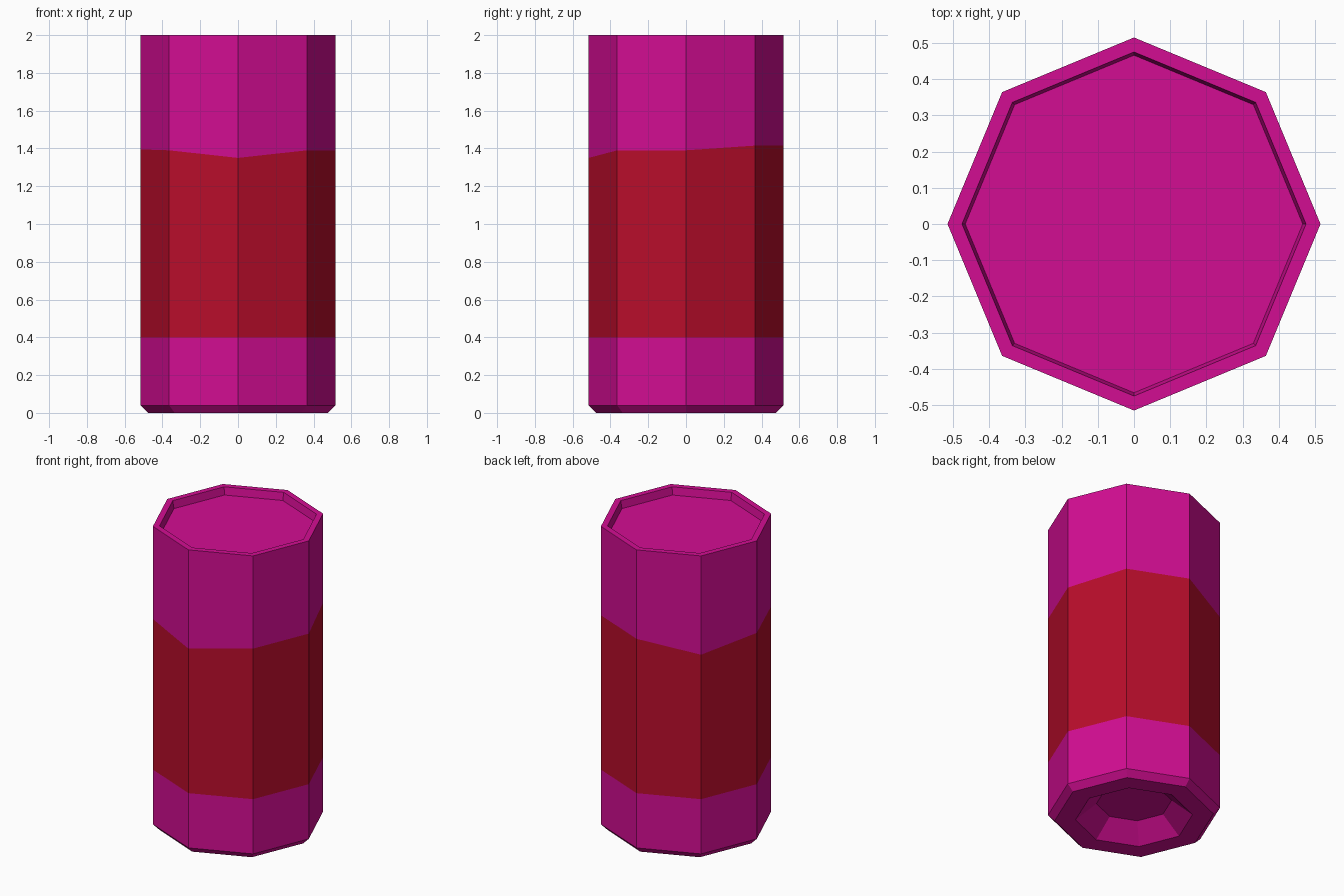
import bpy, bmesh
from math import cos, sin, radians

if "Cube" in bpy.data.objects:
    bpy.data.objects.remove(bpy.data.objects["Cube"])

SIDES = 8
R = 0.515
# Uneven upper edge of the red band, one height per corner from +x anticlockwise
BAND_TOP = [1.39, 1.415, 1.415, 1.35, 1.395, 1.39, 1.35, 1.39]
BAND_BOTTOM = 0.40


def material(name, color):
    mat = bpy.data.materials.new(name)
    mat.diffuse_color = color
    mat.use_nodes = True
    mat.node_tree.nodes["Principled BSDF"].inputs["Base Color"].default_value = mat.diffuse_color
    return mat


def lathe(name, profile, mat, caps=False):
    """Join octagonal rings (radius, height or corner heights), optionally capping the ends."""
    bm = bmesh.new()
    rings = []
    for r, z in profile:
        heights = z if isinstance(z, list) else [z] * SIDES
        rings.append([bm.verts.new((r * cos(radians(45 * i)), r * sin(radians(45 * i)), h))
                      for i, h in enumerate(heights)])
    for low, high in zip(rings, rings[1:]):
        for i in range(SIDES):
            j = (i + 1) % SIDES
            bm.faces.new((low[i], low[j], high[j], high[i]))
    if caps == "start":
        bm.faces.new(rings[0][::-1])
    elif caps == "end":
        bm.faces.new(rings[-1])
    bm.normal_update()
    mesh = bpy.data.meshes.new(name)
    bm.to_mesh(mesh)
    bm.free()
    mesh.materials.append(mat)
    obj = bpy.data.objects.new(name, mesh)
    bpy.context.collection.objects.link(obj)
    return obj


magenta = material("magenta", (0.65, 0.004, 0.29, 1))
red = material("red", (0.48, 0.004, 0.024, 1))

# Base: recessed underside, flat foot ring, chamfer and lower wall
lathe("can_base", [(0.225, 0.105), (0.35, 0), (0.475, 0), (R, 0.04), (R, BAND_BOTTOM)],
      magenta, caps="start")

# Coloured band around the middle
lathe("can_band", [(R, BAND_BOTTOM), (R, BAND_TOP)], red)

# Top: upper wall, flat rim and shallow recessed lid
lathe("can_top", [(R, BAND_TOP), (R, 2), (0.475, 2), (0.466, 1.95)],
      magenta, caps="end")
